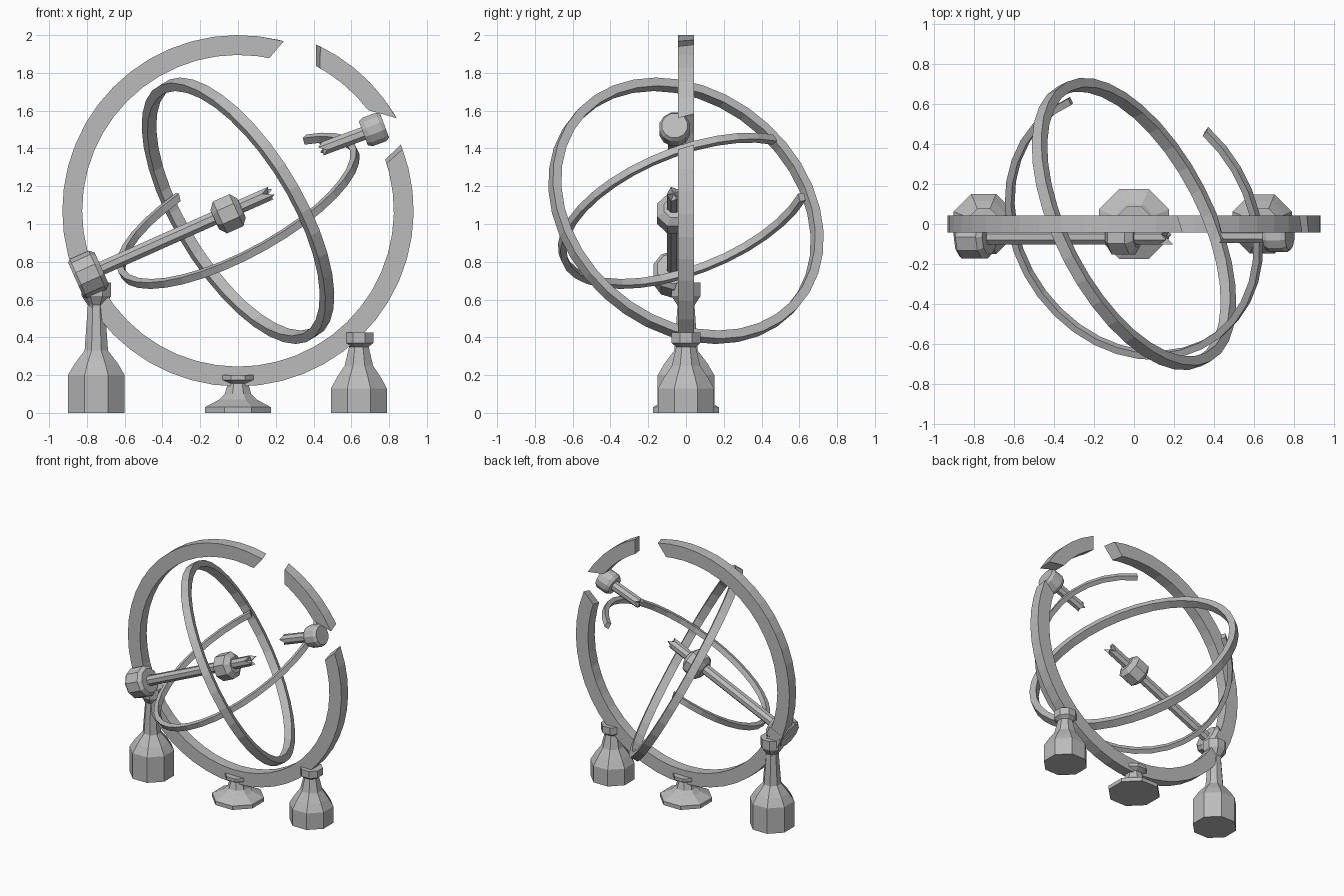
import bpy, bmesh, math
from mathutils import Vector, Matrix

if "Cube" in bpy.data.objects:
    bpy.data.objects.remove(bpy.data.objects["Cube"])

stone = bpy.data.materials.new("plain_grey")
stone.diffuse_color = (0.5, 0.5, 0.5, 1)
stone.use_nodes = True
stone.node_tree.nodes["Principled BSDF"].inputs["Base Color"].default_value = stone.diffuse_color


def finish(name, bm):
    bmesh.ops.recalc_face_normals(bm, faces=bm.faces[:])
    me = bpy.data.meshes.new(name)
    bm.to_mesh(me)
    bm.free()
    me.materials.append(stone)
    ob = bpy.data.objects.new(name, me)
    bpy.context.collection.objects.link(ob)
    return ob


def frame(normal):
    """Two in-plane axes, counter-clockwise about the normal."""
    n = Vector(normal).normalized()
    if abs(n.y) > 0.99:
        u = Vector((1, 0, 0))
    else:
        u = n.cross(Vector((0, 0, 1))).normalized()
    return u, n.cross(u), n


def band(name, centre, normal, r_in, r_out, half, steps, ends=None, skew=0.0):
    """Rectangular ring; ends = degrees (start outer, start inner, end outer, end inner)."""
    u, v, n = frame(normal)
    c = Vector(centre)
    bm = bmesh.new()
    corners = [(r_out, -half), (r_out, half), (r_in, half), (r_in, -half)]
    stations = []
    if ends:
        so, si, eo, ei = ends
        count = max(2, round((eo - so) / 360 * steps))
        for k in range(count + 1):
            a = so + (eo - so) * k / count
            if k == 0:
                stations.append([so + skew, so - skew, si - skew, si + skew])
            elif k == count:
                stations.append([eo + skew, eo - skew, ei - skew, ei + skew])
            else:
                stations.append([a] * 4)
    else:
        stations = [[360 * k / steps] * 4 for k in range(steps)]
    rows = []
    for st in stations:
        row = []
        for (r, h), a in zip(corners, st):
            t = math.radians(a)
            row.append(bm.verts.new(c + u * r * math.cos(t) + v * r * math.sin(t) + n * h))
        rows.append(row)
    pairs = list(zip(rows, rows[1:]))
    if ends:
        for row in (rows[0], rows[-1]):
            bm.faces.new(row)
    else:
        pairs.append((rows[-1], rows[0]))
    for p, q in pairs:
        for i in range(4):
            j = (i + 1) % 4
            bm.faces.new((p[i], p[j], q[j], q[i]))
    return finish(name, bm)


def turned(name, origin, direction, profile, sides=8, jag_start=0.0, jag_end=0.0):
    """Turned part along an axis; profile = (distance, radius); jag breaks an end."""
    rot = Vector(direction).to_track_quat('Z', 'Y').to_matrix().to_4x4()
    mat = Matrix.Translation(origin) @ rot
    bm = bmesh.new()
    rows = []
    for k, (t, r) in enumerate(profile):
        jag = jag_start if k == 0 else jag_end if k == len(profile) - 1 else 0
        row = []
        for i in range(sides):
            a = 2 * math.pi * (i + 0.5) / sides
            dz = jag * (1, -0.4, 0.5, -1)[i % 4]
            row.append(bm.verts.new(mat @ Vector((r * math.cos(a), r * math.sin(a), t + dz))))
        rows.append(row)
    for p, q in zip(rows, rows[1:]):
        for i in range(sides):
            j = (i + 1) % sides
            bm.faces.new((p[i], p[j], q[j], q[i]))
    for row, (t, r) in ((rows[0], profile[0]), (rows[-1], profile[-1])):
        mid = bm.verts.new(mat @ Vector((0, 0, t)))
        for i in range(sides):
            bm.faces.new((row[i], row[(i + 1) % sides], mid))
    return finish(name, bm)


# Broken upright ring and its loose fragment
FRONT = (0, -1, 0)
band("main_ring", (0, 0, 1.07), FRONT, 0.825, 0.93, 0.042, 48,
     (75.7, 79.2, 381.3, 378.4), 0.8)
band("ring_fragment", (0.03, 0, 1.103), FRONT, 0.827, 0.93, 0.042, 48,
     (30.3, 38.0, 64.9, 61.6), 0.8)

# Tilted full ring
band("tilted_ring", (0, 0, 1.07), (0.784, 0.403, 0.472), 0.735, 0.784, 0.03, 36)

# Tilted broken ring, its ends found from two points on the break
tilt = (-0.45, -0.33, 0.83)
u, v, n = frame(tilt)


def angle_of(p):
    p = Vector(p)
    return math.degrees(math.atan2(p.dot(v), p.dot(u)))


a0 = angle_of((-0.32, 0.66, 0.05))
a1 = angle_of((0.39, 0.5, 0.39))
while a1 < a0:
    a1 += 360
band("broken_inner_ring", (0, 0, 1.07), tilt, 0.677, 0.712, 0.02, 36, (a0, a0, a1, a1), 0.5)

# Snapped axle with end cap and hub
axis = Vector((0.91, 0, 0.405)).normalized()
start = Vector((-0.79, -0.065, 0.735))
turned("axle", start, axis, [(0, 0.039), (1.04, 0.039)], 8, jag_end=0.03)
turned("axle_end_cap", start, axis,
       [(-0.075, 0.1), (-0.06, 0.113), (0.05, 0.113), (0.075, 0.09)], 10)
turned("axle_hub", (-0.05, -0.06, 1.055), axis,
       [(-0.08, 0.06), (-0.05, 0.1), (0.045, 0.1), (0.075, 0.06)], 8)

# Loose axle piece with its cap
axis2 = Vector((0.94, 0, 0.35)).normalized()
cap = Vector((0.72, -0.06, 1.5))
turned("axle_fragment", cap, axis2, [(-0.29, 0.038), (0, 0.038)], 8, jag_start=0.02)
turned("fragment_cap", cap, axis2,
       [(-0.06, 0.07), (-0.035, 0.083), (0.04, 0.083), (0.06, 0.07)], 12)

# Octagonal pedestals, half widths measured across the flats
pedestals = {
    "left_pedestal": (-0.75, [(0, .15), (.2, .15), (.26, .115), (.33, .062), (.57, .045),
                              (.62, .078), (.69, .078)]),
    "centre_pedestal": (0, [(0, .175), (.03, .175), (.07, .1), (.1, .07), (.155, .055),
                            (.175, .088), (.2, .088)]),
    "right_pedestal": (0.64, [(0, .148), (.13, .148), (.19, .115), (.25, .075), (.35, .052),
                              (.37, .077), (.425, .077)]),
}
for name, (x, prof) in pedestals.items():
    turned(name, (x, 0, 0), (0, 0, 1),
           [(z, w / math.cos(math.pi / 8)) for z, w in prof], 8)
